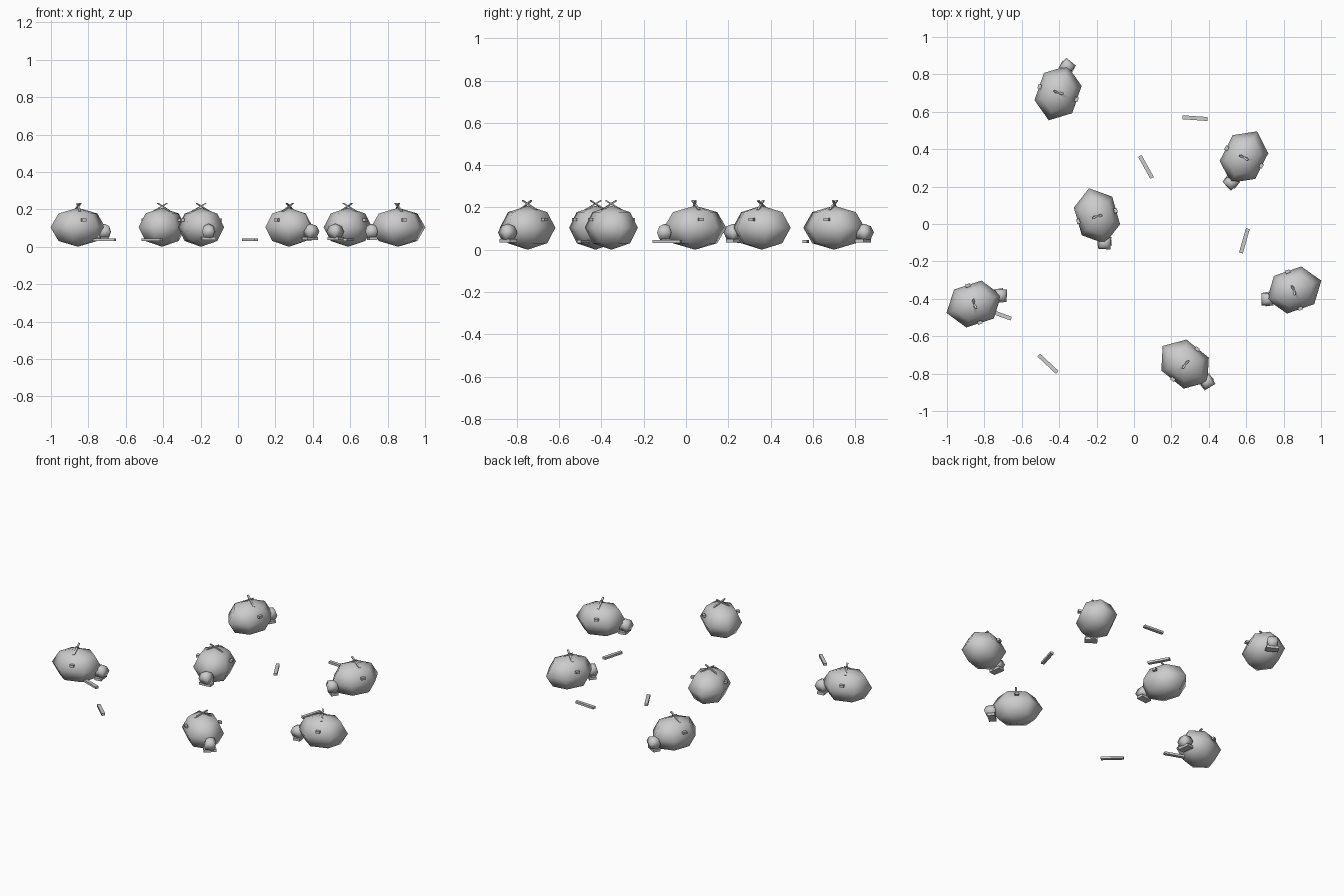
import bpy, bmesh
from math import radians
from mathutils import Matrix, Vector, Euler

if "Cube" in bpy.data.objects:
    bpy.data.objects.remove(bpy.data.objects["Cube"])


def mesh_object(name, bm, smooth):
    me = bpy.data.meshes.new(name)
    for f in bm.faces:
        f.smooth = smooth
    bm.to_mesh(me)
    bm.free()
    ob = bpy.data.objects.new(name, me)
    bpy.context.collection.objects.link(ob)
    return ob


def trs(loc, rot=(0, 0, 0), scale=(1, 1, 1)):
    r = Euler([radians(a) for a in rot]).to_matrix().to_4x4()
    return Matrix.Translation(Vector(loc)) @ r @ Matrix.Diagonal((*scale, 1))


def ball(name, segments, frame, loc, rot, radii):
    bm = bmesh.new()
    bmesh.ops.create_uvsphere(bm, u_segments=segments, v_segments=4, radius=1,
                              matrix=frame @ trs(loc, rot, radii))
    return mesh_object(name, bm, True)


def box(name, frame, loc, rot, size):
    bm = bmesh.new()
    bmesh.ops.create_cube(bm, size=1, matrix=frame @ trs(loc, rot, size))
    return mesh_object(name, bm, False)


# Pods: x, y, heading in degrees (local +y is forward)
pods = [(-.406, .70, 71), (-.856, -.428, 18), (-.198, .043, -74),
        (.588, .358, -117), (.273, -.749, -39), (.856, -.353, 199)]
for x, y, heading in pods:
    frame = trs((x, y, 0), (0, 0, heading - 90))
    # faceted body and small front knob
    ball("body", 6, frame, (0, 0, .104), (0, 0, 0), (.123, .154, .104))
    ball("front_knob", 4, frame, (0, .15, .081), (0, 0, 25), (.047, .047, .042))
    # flat bar under the knob
    box("lower_bar", frame, (0, .145, .043), (0, 0, -10), (.075, .045, .016))
    for side in (-1, 1):
        # side nub and crossed top sticks
        box("side_nub", frame, (side * .104, 0, .143), (0, 0, 0), (.018, .025, .014))
        box("top_stick", frame, (-side * .012, 0, .21),
            (0, -side * 30, side * 8), (.09, .011, .006))

# Loose sticks: x, y, direction
for x, y, angle in [(.326, .566, -4), (.064, .305, -61), (.59, -.09, 74),
                    (-.46, -.747, -43), (-.72, -.483, -20)]:
    box("loose_stick", Matrix(), (x, y, .038), (0, 0, angle), (.135, .021, .014))
